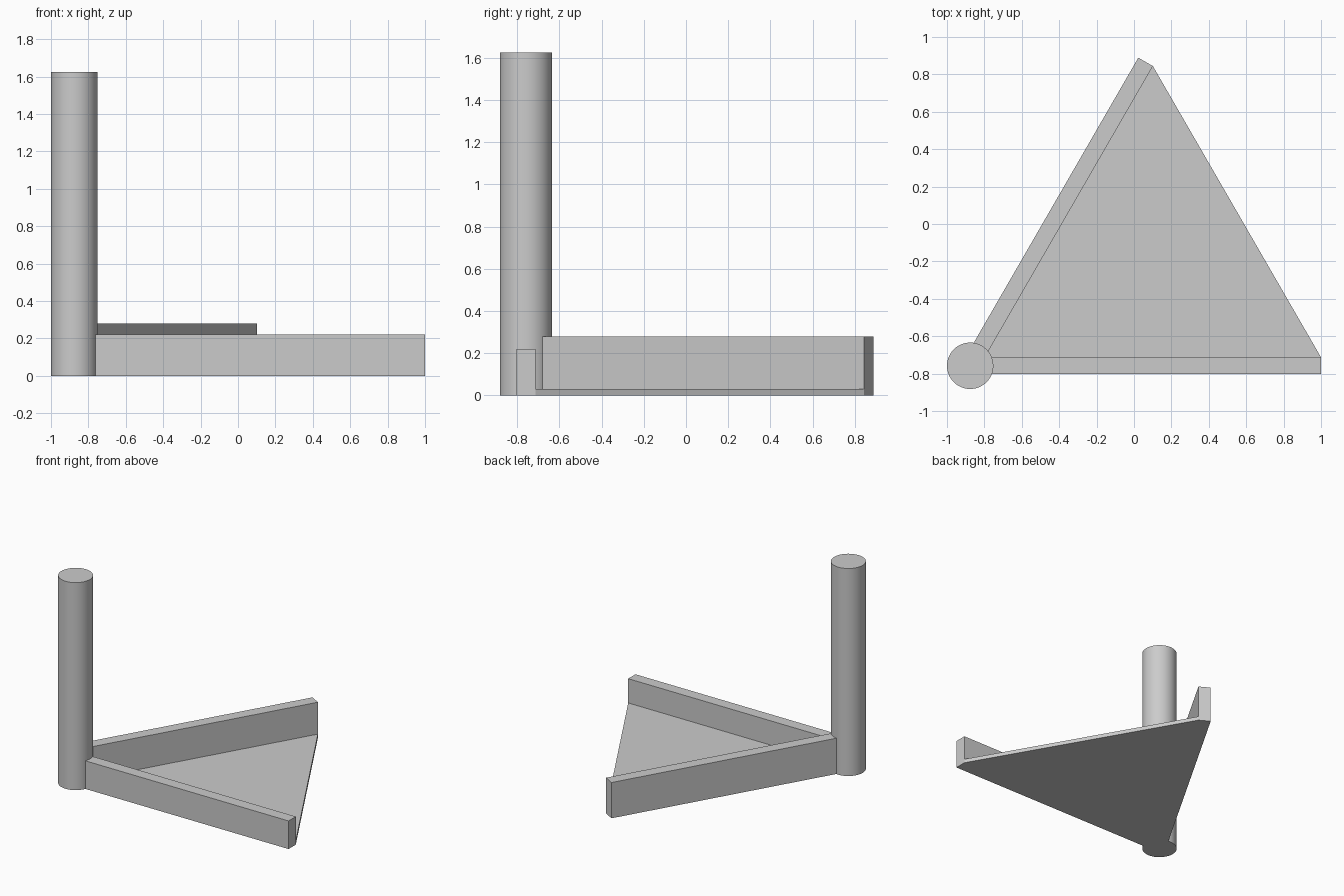
import bpy
import bmesh
from math import radians
from mathutils import Matrix, Vector

cube = bpy.data.objects.get("Cube")
if cube:
    bpy.data.objects.remove(cube, do_unlink=True)

CORNER = Vector((-0.876, -0.758, 0))
POST_R, POST_H = 0.124, 1.625
RAIL_LEN, RAIL_W = 1.876, 0.09
PLATE_H = 0.03

grey = bpy.data.materials.new("plain grey")
grey.use_nodes = True
colour = (0.6, 0.6, 0.6, 1)
grey.diffuse_color = colour
grey.node_tree.nodes["Principled BSDF"].inputs["Base Color"].default_value = colour


def add_part(name, bm):
    mesh = bpy.data.meshes.new(name)
    bmesh.ops.recalc_face_normals(bm, faces=bm.faces)
    bm.to_mesh(mesh)
    bm.free()
    mesh.materials.append(grey)
    obj = bpy.data.objects.new(name, mesh)
    bpy.context.collection.objects.link(obj)
    return obj


def prism(name, outline, height):
    """Extrude a flat outline up from the ground."""
    bm = bmesh.new()
    face = bm.faces.new([bm.verts.new((p.x, p.y, 0)) for p in outline])
    top = bmesh.ops.extrude_face_region(bm, geom=[face])["geom"]
    bmesh.ops.translate(bm, vec=(0, 0, height),
                        verts=[v for v in top if isinstance(v, bmesh.types.BMVert)])
    return add_part(name, bm)


def rail(name, angle, height):
    """Straight rail running out from the centre of the post."""
    turn = Matrix.Rotation(radians(angle), 3, "Z")
    h = RAIL_W / 2
    corners = [(0, -h), (RAIL_LEN, -h), (RAIL_LEN, h), (0, h)]
    outline = [CORNER + turn @ Vector((x, y, 0)) for x, y in corners]
    prism(name, outline, height)
    return outline


# Two rails meeting at the post
front = rail("front_rail", 0, 0.22)
side = rail("side_rail", 60, 0.28)

# Triangular floor between the inner ends of the rails
prism("floor_plate", [CORNER, front[2], side[1]], PLATE_H)

# Tall round post
bm = bmesh.new()
bmesh.ops.create_cone(bm, cap_ends=True, segments=64, radius1=POST_R, radius2=POST_R,
                      depth=POST_H,
                      matrix=Matrix.Translation(CORNER + Vector((0, 0, POST_H / 2))))
post = add_part("post", bm)
bpy.context.view_layer.objects.active = post
post.select_set(True)
bpy.ops.object.shade_smooth_by_angle(angle=radians(30))
